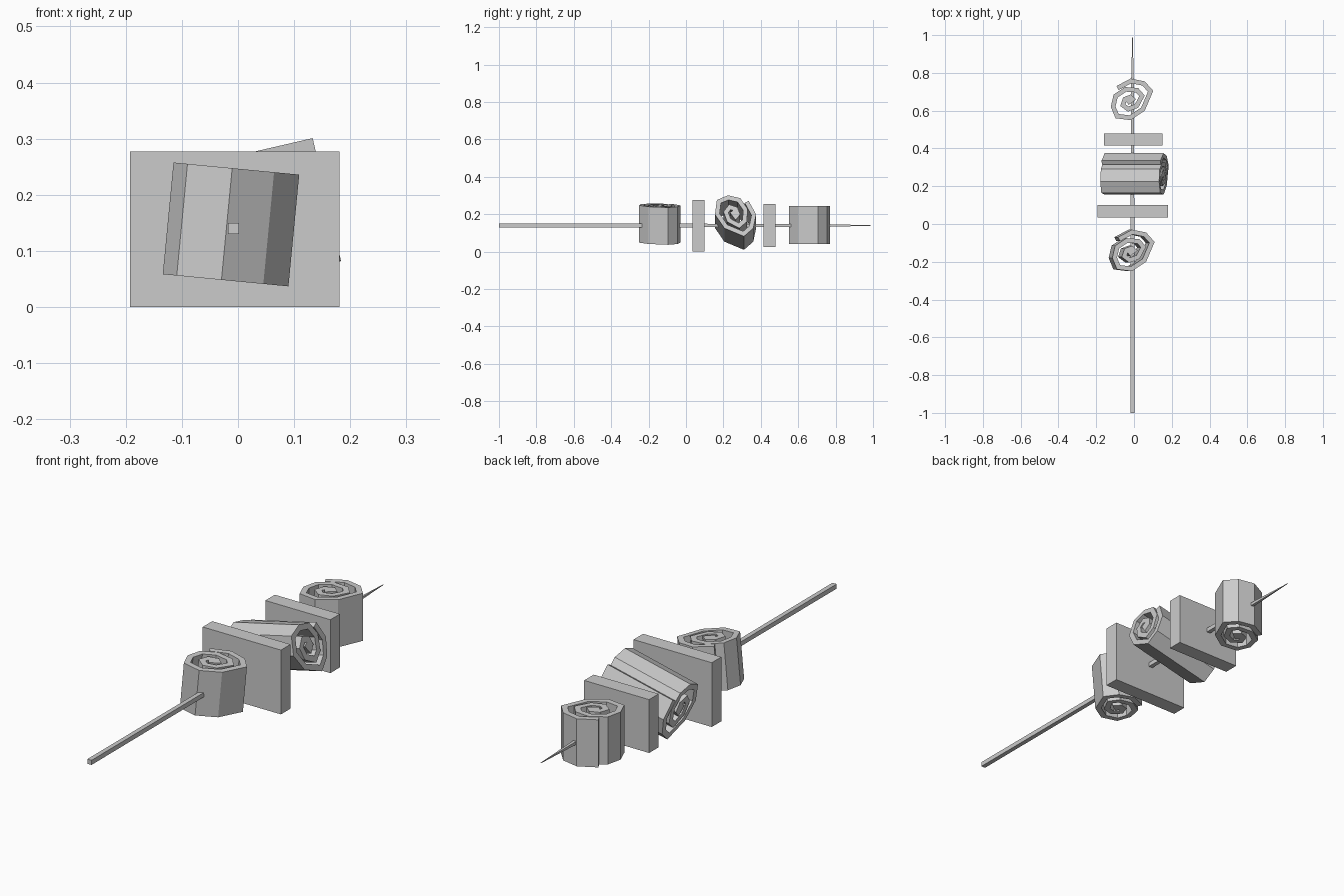
import bpy, bmesh
from math import radians
from mathutils import Vector, Matrix

cube = bpy.data.objects.get("Cube")
if cube:
    bpy.data.objects.remove(cube)

grey = bpy.data.materials.new("plain_grey")
grey.use_nodes = True
colour = (0.6, 0.6, 0.6, 1)
grey.diffuse_color = colour
grey.node_tree.nodes["Principled BSDF"].inputs["Base Color"].default_value = colour


def finish(name, bm, location, tilt=0):
    bmesh.ops.recalc_face_normals(bm, faces=bm.faces)
    mesh = bpy.data.meshes.new(name)
    bm.to_mesh(mesh)
    bm.free()
    mesh.materials.append(grey)
    obj = bpy.data.objects.new(name, mesh)
    obj.location = location
    obj.rotation_euler.y = radians(tilt)
    bpy.context.collection.objects.link(obj)
    return obj


def block(name, location, size):
    bm = bmesh.new()
    bmesh.ops.create_cube(bm, size=1, matrix=Matrix.Diagonal((*size, 1)))
    return finish(name, bm, location)


# Outer edge of the rolled strip, wound clockwise from its loose end
SPIRAL = [Vector(p) for p in (
    (-.085, .07), (-.01, .11), (.065, .095), (.11, .045), (.065, -.06),
    (-.01, -.11), (-.09, -.1), (-.115, -.04), (-.1, .025), (-.04, .065),
    (.03, .06), (.065, .02), (.03, -.045), (-.025, -.065), (-.065, -.035),
    (-.05, .01), (-.01, .025), (.02, 0), (-.02, -.03))]


def inner_edge(path, thickness):
    """Offset the path to its right with mitred corners."""
    result = []
    for i, p in enumerate(path):
        before = (p - path[i - 1]).normalized() if i else None
        after = (path[i + 1] - p).normalized() if i + 1 < len(path) else before
        before = before or after
        n1, n2 = (Vector((d.y, -d.x)) for d in (before, after))
        mitre = (n1 + n2).normalized()
        result.append(p + mitre * thickness / max(mitre.dot(n1), 0.6))
    return result


def roll(name, location, length, tilt):
    bm = bmesh.new()
    rows = []
    for outer, inner in zip(SPIRAL, inner_edge(SPIRAL, 0.024)):
        rows.append([bm.verts.new((p.x, p.y, z)) for p, z in (
            (outer, -length / 2), (outer, length / 2),
            (inner, length / 2), (inner, -length / 2))])
    for a, b in zip(rows, rows[1:]):
        for k in range(4):
            j = (k + 1) % 4
            bm.faces.new((a[k], a[j], b[j], b[k]))
    bm.faces.new(rows[0])
    bm.faces.new(rows[-1])
    return finish(name, bm, location, tilt)


# Food pieces, from the handle end to the tip
roll("front_roll", (-.01, -.14, .147), .2, 5.5)
block("front_slab", (-.006, .067, .139), (.373, .065, .277))
roll("middle_roll", (.003, .265, .153), .32, 77)
block("back_slab", (-.005, .447, .14), (.31, .065, .23))
roll("back_roll", (-.008, .66, .143), .205, 0)

# Square skewer with a tapered tip
bm = bmesh.new()
rings = []
for y, half in ((-1, .01), (.68, .009), (1, .001)):
    rings.append([bm.verts.new((sx * half, y, sz * half))
                  for sx, sz in ((-1, -1), (1, -1), (1, 1), (-1, 1))])
for a, b in zip(rings, rings[1:]):
    for k in range(4):
        j = (k + 1) % 4
        bm.faces.new((a[k], a[j], b[j], b[k]))
bm.faces.new(rings[0])
bm.faces.new(rings[-1])
finish("skewer", bm, (-.008, 0, .14))
